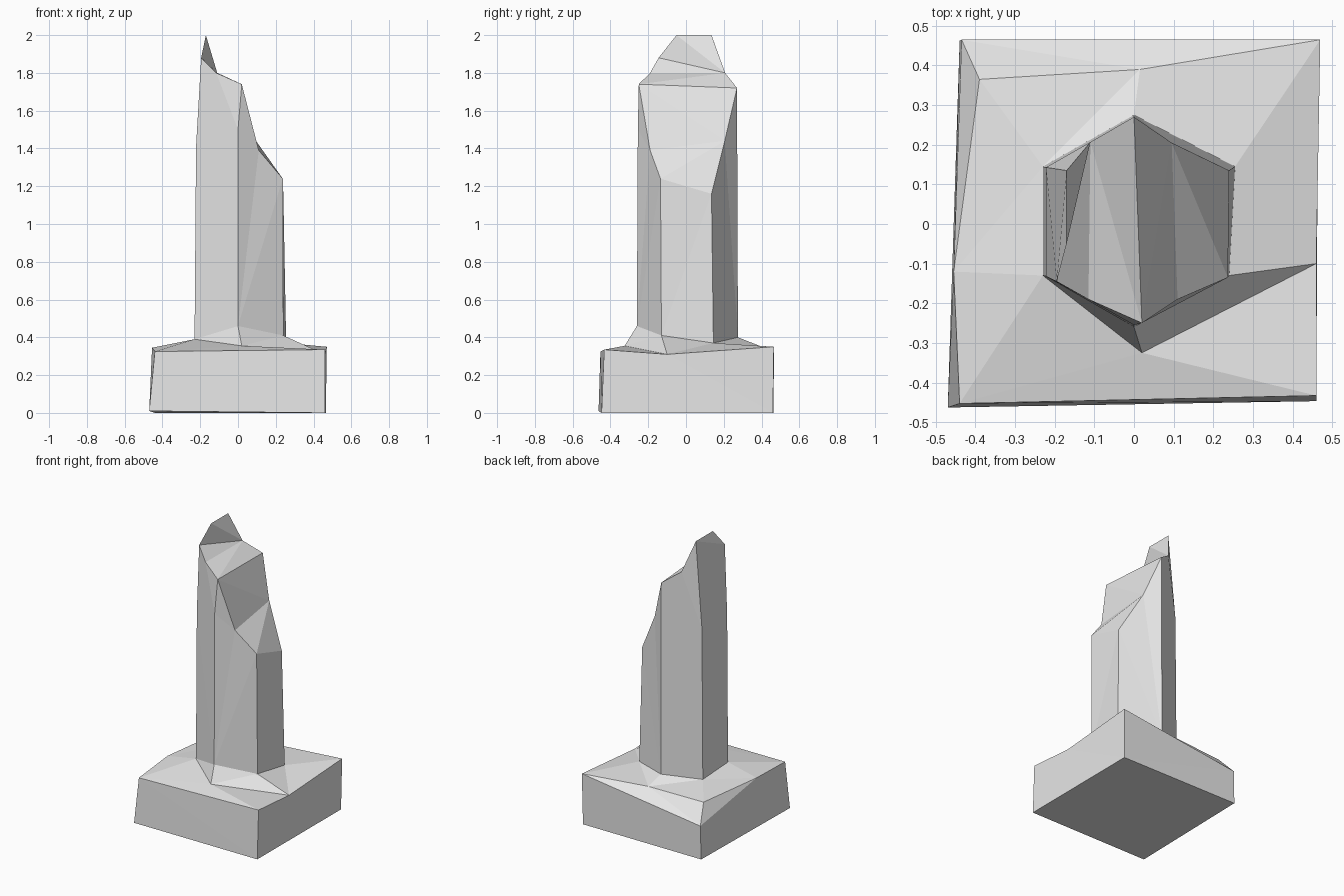
import bpy, bmesh

if "Cube" in bpy.data.objects:
    bpy.data.objects.remove(bpy.data.objects["Cube"])

stone = bpy.data.materials.new("light grey stone")
stone.diffuse_color = (0.8, 0.8, 0.8, 1)
stone.use_nodes = True
stone.node_tree.nodes["Principled BSDF"].inputs["Base Color"].default_value = stone.diffuse_color


def build(name, points, faces):
    """Flat-faced mesh from named points; each face is a string of point names."""
    bm = bmesh.new()
    v = {k: bm.verts.new(p) for k, p in points.items()}
    for f in faces:
        bm.faces.new([v[k] for k in f.split()])
    bmesh.ops.recalc_face_normals(bm, faces=bm.faces)
    bmesh.ops.triangulate(bm, faces=[f for f in bm.faces if len(f.verts) > 3])
    me = bpy.data.meshes.new(name)
    bm.to_mesh(me)
    bm.free()
    me.materials.append(stone)
    ob = bpy.data.objects.new(name, me)
    bpy.context.collection.objects.link(ob)
    return ob


# Six-sided foot of the pillar, shared by both parts
foot = {
    "A": (-.23, .145, .375), "B": (-.23, -.13, .39), "C": (0, -.26, .46),
    "D": (.24, -.13, .41), "E": (.255, .145, .37), "F": (0, .275, .40),
}

# Chipped square base with a raised collar round the foot
base = dict(foot)
base.update({
    "fl0": (-.47, -.463, .01), "fr0": (.46, -.447, 0),
    "br0": (.465, .46, 0), "bl0": (-.44, .463, 0),
    "fl": (-.44, -.453, .325), "fr": (.46, -.433, .335), "rm": (.46, -.1, .31),
    "br": (.47, .465, .35), "bl": (-.435, .465, .23), "lm": (-.455, -.12, .345),
    "S": (.02, -.325, .355), "T": (.015, .39, .355), "U": (-.39, .365, .345),
})
build("base", base, [
    "fl0 bl0 br0 fr0", "fl0 fr0 fr fl", "fr0 br0 br rm fr",
    "br0 bl0 bl br", "bl0 fl0 fl lm bl",
    "fl fr S", "fr rm S", "fl S B", "fl B lm", "B S C", "C S D", "S rm D",
    "D rm E", "rm br E", "E br T", "E T F", "F T A", "A T U",
    "T br bl", "T bl U", "U bl lm", "A U lm", "A lm B",
])

# Broken hexagonal pillar with a stepped, slanting top
pillar = dict(foot)
pillar.update({
    "Am": (-.222, .143, 1.41), "At": (-.17, .135, 2.0),
    "Bm": (-.222, -.132, 1.41), "Bt": (-.195, -.145, 1.88),
    "P": (-.17, -.05, 2.0), "Q": (-.115, -.19, 1.80), "R": (-.11, .207, 1.80),
    "Cm": (0, -.255, 1.5), "Ct": (.02, -.25, 1.74), "Ft": (0, .27, 1.72),
    "G": (.11, -.19, 1.39), "H": (.095, .205, 1.44),
    "Dt": (.237, -.135, 1.24), "Et": (.24, .135, 1.16),
})
build("pillar", pillar, [
    # sides
    "B C Cm Ct Q Bt Bm", "C D Dt G Cm", "Cm G Ct", "D E Et Dt",
    "E F Ft H Et", "F A Am At R Ft", "A B Bm Am", "Am Bm Bt P At",
    # broken top
    "Bt R At P", "Bt Q Ct Ft R", "Ct G H Ft", "G Dt H", "H Dt Et",
])
